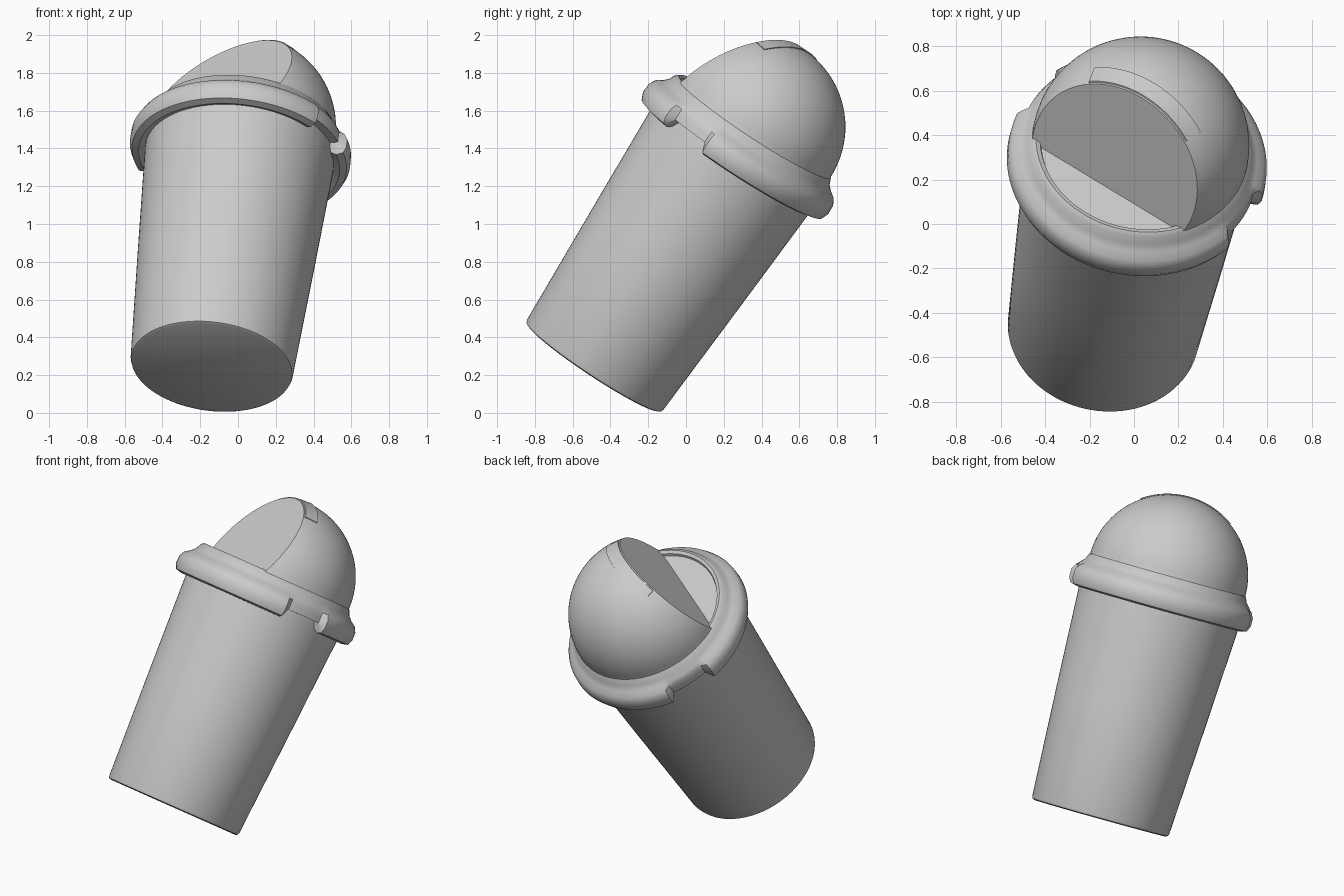
import bpy, bmesh
from math import sin, cos, pi, radians, sqrt
from mathutils import Vector, Matrix

if "Cube" in bpy.data.objects:
    bpy.data.objects.remove(bpy.data.objects["Cube"])

# Tilted frame: origin at the centre of the cup base, local z along the cup axis
axis = Vector((0.11, 0.549, 0.828)).normalized()
e1 = (Vector((1, 0, 0)) - axis * axis.x).normalized()
e2 = axis.cross(e1)
FRAME = Matrix((e1, e2, axis)).transposed().to_4x4()
FRAME.translation = Vector((-0.14, -0.49, 0.241))

OPEN = radians(-123)                       # direction the lid opening faces
DOME_R, DOME_Z = 0.49, 1.537


def finish(bm, name, angle=35):
    bmesh.ops.recalc_face_normals(bm, faces=bm.faces)
    me = bpy.data.meshes.new(name)
    bm.to_mesh(me)
    bm.free()
    me.transform(FRAME)
    ob = bpy.data.objects.new(name, me)
    bpy.context.collection.objects.link(ob)
    bpy.ops.object.select_all(action='DESELECT')
    ob.select_set(True)
    bpy.context.view_layer.objects.active = ob
    bpy.ops.object.shade_smooth_by_angle(angle=radians(angle))
    return ob


def lathe(profile, n=96, shape=lambda r, z, a: (r, z)):
    """Spin (radius, height) points; both ends are closed on the axis."""
    bm = bmesh.new()
    rings = []
    for r, z in profile:
        ring = []
        for i in range(n):
            a = 2 * pi * i / n
            rr, zz = shape(r, z, a)
            ring.append(bm.verts.new((rr * cos(a), rr * sin(a), zz)))
        rings.append(ring)
    for lo, hi in zip(rings, rings[1:]):
        for i in range(n):
            j = (i + 1) % n
            bm.faces.new((lo[i], lo[j], hi[j], hi[i]))
    bm.faces.new(rings[0][::-1])
    bm.faces.new(rings[-1])
    return bm


# Tapered cup body
finish(lathe([(0.415, 0.0), (0.428, 0.006), (0.433, 0.02), (0.47, 0.7),
              (0.502, 1.32), (0.502, 1.42)]), "cup_body")


# Rolled lid rim with two side notches and the flat lid floor inside it
def notch(r, z, a):
    off = abs((a - OPEN + pi) % (2 * pi) - pi)
    if radians(79) < off < radians(105):
        return min(r, 0.545), max(z, 1.385)
    return r, z


finish(lathe([(0.495, 1.345), (0.535, 1.325), (0.572, 1.335), (0.587, 1.37),
              (0.585, 1.42), (0.568, 1.452), (0.535, 1.475), (0.51, 1.50),
              (0.495, 1.535), (0.475, 1.548), (0.455, 1.54), (0.45, 1.525)],
             n=120, shape=notch), "lid_rim")

# Domed lid, sliced by a leaning plane to make the opening wall
u = Vector((cos(OPEN), sin(OPEN), 0))
up = Vector((0, 0, 1))
lean = radians(21.5)
nrm = u * cos(lean) + up * sin(lean)
dome = lathe([(0.497, 1.50)] + [(DOME_R * cos(t), DOME_Z + DOME_R * sin(t))
             for t in (pi / 2 * k / 24 * 0.995 for k in range(25))])
cut = bmesh.ops.bisect_plane(dome, geom=dome.verts[:] + dome.edges[:] + dome.faces[:],
                             plane_co=u * 0.277 + up * 1.52, plane_no=nrm, clear_outer=True)
edges = [e for e in cut["geom_cut"] if isinstance(e, bmesh.types.BMEdge)]
bmesh.ops.holes_fill(dome, edges=[e for e in dome.edges if e.is_boundary], sides=0)
finish(dome, "lid_dome")

# Thin raised brow along the top of the opening
side = up.cross(u)
w = up * cos(lean) - u * sin(lean)
brow = bmesh.new()
N = 20
rows = []
for k, rad in ((0.245, 0.486), (0.245, 0.496), (0.17, 0.496), (0.17, 0.486)):
    R = sqrt(rad ** 2 - k ** 2)
    rows.append([brow.verts.new(up * DOME_Z + nrm * k + (w * cos(p) + side * sin(p)) * R)
                 for p in (radians(-38 + 76 * i / N) for i in range(N + 1))])
for j in range(4):
    A, B = rows[j], rows[(j + 1) % 4]
    for i in range(N):
        brow.faces.new((A[i], A[i + 1], B[i + 1], B[i]))
for end in (0, N):
    brow.faces.new([r[end] for r in rows])
finish(brow, "opening_brow")
